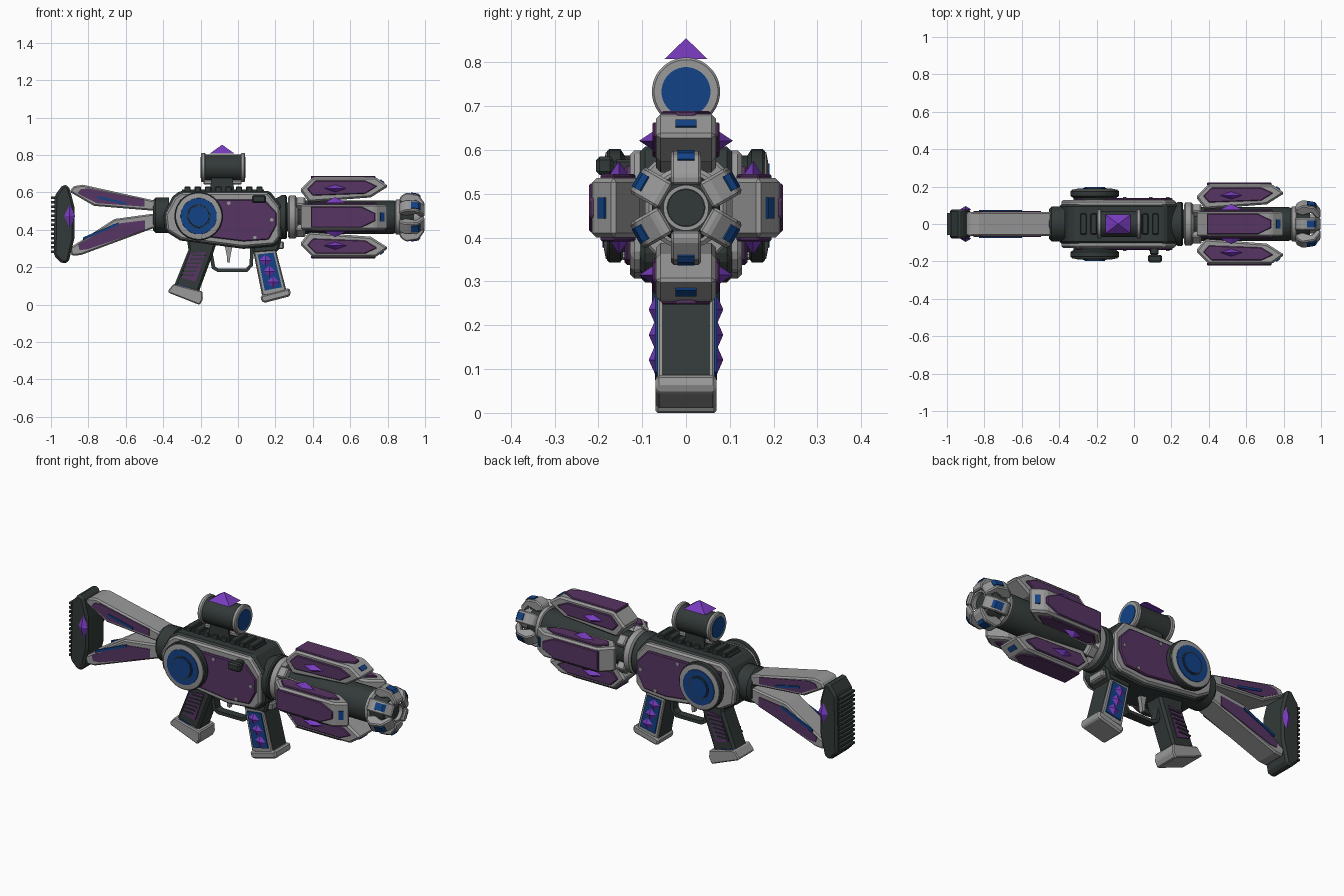
import bpy, bmesh, math
from mathutils import Matrix, Vector

if "Cube" in bpy.data.objects:
    bpy.data.objects.remove(bpy.data.objects["Cube"])

def mat(name, r, g, b):
    m = bpy.data.materials.new(name)
    m.diffuse_color = (r, g, b, 1)
    m.use_nodes = True
    m.node_tree.nodes["Principled BSDF"].inputs["Base Color"].default_value = m.diffuse_color
    return m

GREY = mat("light grey", .32, .32, .32)
DARK = mat("dark green grey", .032, .042, .04)
PURPLE = mat("dull purple", .095, .035, .125)
GEM = mat("bright violet", .19, .045, .52)
BLUE = mat("deep blue", .006, .055, .24)
I = Matrix.Identity(4)
RX = Matrix.Rotation(math.pi / 2, 4, 'X')
AX = .475  # barrel axis height

def finish(name, bm, m, bevel=0, smooth=False):
    bmesh.ops.recalc_face_normals(bm, faces=bm.faces)
    me = bpy.data.meshes.new(name)
    bm.to_mesh(me)
    bm.free()
    me.materials.append(m)
    if smooth:
        me.polygons.foreach_set("use_smooth", [True] * len(me.polygons))
        me.set_sharp_from_angle(angle=math.radians(35))
    o = bpy.data.objects.new(name, me)
    bpy.context.collection.objects.link(o)
    if bevel:
        b = o.modifiers.new("bevel", 'BEVEL')
        b.width, b.segments, b.limit_method = bevel, 1, 'ANGLE'
    return o

def prism(name, pts, spans, m, bevel=0, mats=(I,)):
    """Extrude an x/z outline along y over each span, once per matrix."""
    bm = bmesh.new()
    for M in mats:
        for a, b in spans:
            A = [bm.verts.new(M @ Vector((x, a, z))) for x, z in pts]
            B = [bm.verts.new(M @ Vector((x, b, z))) for x, z in pts]
            bm.faces.new(A)
            bm.faces.new(B)
            for i in range(len(pts)):
                j = (i + 1) % len(pts)
                bm.faces.new((A[i], A[j], B[j], B[i]))
    return finish(name, bm, m, bevel)

def both(a, b):
    return [(a, b), (-b, -a)]

def rect(x0, x1, z0, z1):
    return [(x0, z0), (x1, z0), (x1, z1), (x0, z1)]

def shrink(pts, k, kz=None):
    cx = sum(p[0] for p in pts) / len(pts)
    cz = sum(p[1] for p in pts) / len(pts)
    return [(cx + (x - cx) * k, cz + (z - cz) * (kz or k)) for x, z in pts]

def lathe(name, prof, m, mats, n=32):
    """Revolve (along, radius) profile about local x; ends are capped."""
    bm = bmesh.new()
    for M in mats:
        rings = [[bm.verts.new(M @ Vector((x, r * math.cos(t), r * math.sin(t))))
                  for t in (2 * math.pi * (i + .5) / n for i in range(n))] for x, r in prof]
        for A, B in zip(rings, rings[1:]):
            for i in range(n):
                j = (i + 1) % n
                bm.faces.new((A[i], A[j], B[j], B[i]))
        bm.faces.new(rings[0])
        bm.faces.new(rings[-1])
    return finish(name, bm, m, smooth=True)

def gems(name, places, size):
    """Stretched octahedra."""
    bm = bmesh.new()
    sx, sy, sz = size
    for M, c in places:
        c = Vector(c)
        v = [bm.verts.new(M @ (c + Vector(d))) for d in
             ((sx, 0, 0), (0, 0, sz), (-sx, 0, 0), (0, 0, -sz), (0, sy, 0), (0, -sy, 0))]
        for i in range(4):
            for k in (4, 5):
                bm.faces.new((v[i], v[(i + 1) % 4], v[k]))
    return finish(name, bm, GEM)

def at(x, y, z):
    return Matrix.Translation((x, y, z))

def radial(n, start=0):
    return [at(0, 0, AX) @ Matrix.Rotation(start + 2 * math.pi * k / n, 4, 'X') for k in range(n)]

# shoulder stock
prism("butt_plate", [(-.98, .59), (-.935, .65), (-.905, .64), (-.89, .59), (-.875, .53), (-.875, .36),
      (-.89, .30), (-.905, .235), (-.94, .225), (-.985, .27)], [(-.078, .078)], DARK, .012)
for i in range(13):
    z = .29 + i * .024
    prism("butt_ridge", rect(-1, -.97, z - .006, z + .006), [(-.06, .06)], DARK)
gems("butt_gem", [(I, (-.9, s * .078, .48)) for s in (-1, 1)], (.03, .018, .062))
upper = [(-.9, .61), (-.88, .64), (-.83, .648), (-.44, .562), (-.44, .508), (-.77, .535)]
lower = [(-.9, .31), (-.89, .268), (-.84, .272), (-.44, .42), (-.44, .495), (-.66, .465)]
for n, p in (("upper", upper), ("lower", lower)):
    prism(n + "_stock_arm", p, [(-.065, .065)], GREY, .008)
    prism(n + "_stock_inlay", shrink(p, .78, .7), both(.06, .069), PURPLE)
prism("upper_stock_light", [(-.75, .575), (-.6, .541), (-.6, .553), (-.75, .588)], both(.065, .074), BLUE)
prism("lower_stock_light", [(-.83, .352), (-.64, .432), (-.64, .446), (-.83, .366)], both(.065, .074), BLUE)
lathe("stock_collar", [(-.455, .08), (-.44, .096), (-.37, .096)], DARK, [at(0, 0, .485)], 16)

# receiver
body = [(-.40, .49), (-.35, .585), (-.31, .615), (.17, .615), (.235, .53), (.235, .36),
        (.2, .32), (.03, .305), (-.31, .35), (-.39, .40)]
prism("receiver", body, [(-.105, .105)], DARK, .012)
prism("receiver_side_frame", shrink(body, .965, .94), both(.09, .128), GREY, .01)
prism("receiver_side_panel", [(-.31, .57), (.14, .57), (.205, .5), (.205, .43), (.165, .355), (.03, .345),
      (-.3, .385)], both(.12, .14), PURPLE, .005)
lathe("panel_bolts", [(-.145, .01), (.145, .01)], GREY,
      [at(x, 0, z) @ Matrix.Rotation(math.pi / 2, 4, 'Z') for x, z in ((.09, .365), (-.05, .55), (.18, .46))], 8)

# round side dials
dial = [at(-.21, 0, .48) @ Matrix.Rotation(s * math.pi / 2, 4, 'Z') for s in (-1, 1)]
lathe("dial_base", [(.1, .115), (.14, .115), (.15, .13), (.175, .13), (.18, .125)], DARK, dial, 40)
lathe("dial_rim", [(.17, .125), (.183, .122), (.187, .102)], GREY, dial, 40)
lathe("dial_face", [(.18, .098), (.19, .096)], BLUE, dial, 40)
lathe("dial_groove", [(.18, .064), (.192, .062)], DARK, dial, 32)
lathe("dial_hub", [(.18, .058), (.197, .055)], BLUE, dial, 32)

# charging handle, on one side only
prism("handle_arm", rect(.085, .13, .555, .585), [(-.165, -.1)], DARK, .006)
prism("handle_knob", rect(.075, .15, .55, .592), [(-.205, -.165)], DARK, .008)

# top rail
prism("rail_base", rect(-.3, .14, .605, .622), [(-.05, .05)], DARK)
for i in range(8):
    x = -.27 + i * .055
    prism("rail_rib", rect(x - .017, x + .017, .61, .638), [(-.055, .055)], DARK, .004)

# sight
prism("sight_mount", [(-.15, .62), (-.02, .62), (-.03, .69), (-.14, .69)], [(-.045, .045)], DARK)
prism("sight_foot", rect(-.185, .02, .65, .672), [(-.035, .035)], GREY, .005)
sc = [at(-.08, 0, .74)]
lathe("sight_tube", [(-.105, .071), (.105, .071)], DARK, sc)
for x in (-.106, .106):
    lathe("sight_rim", [(x - .012, .073), (x - .007, .078), (x + .007, .078), (x + .012, .073)], GREY, sc)
lathe("sight_lens", [(-.121, .056), (.121, .056)], BLUE, sc)
bm = bmesh.new()
bmesh.ops.create_cone(bm, segments=4, radius1=.09, radius2=0, depth=.048, cap_ends=True,
                      matrix=at(-.085, 0, .838) @ Matrix.Diagonal((1.05, .78, 1, 1)) @ Matrix.Rotation(math.pi / 4, 4, 'Z'))
finish("sight_gem", bm, GEM)

# pistol grip
prism("grip", [(-.275, .37), (-.11, .35), (-.13, .29), (-.215, .06), (-.345, .1), (-.265, .3)],
      [(-.055, .055)], DARK, .012)
prism("grip_cap", [(-.375, .08), (-.345, .118), (-.19, .078), (-.188, .035), (-.205, .005), (-.37, .07)],
      [(-.07, .07)], GREY, .01)
prism("grip_panel", [(-.255, .28), (-.17, .29), (-.225, .13), (-.30, .15)], both(.05, .06), PURPLE)
for i in range(6):
    x, z = -.275 + i * .012, .165 + i * .021
    prism("grip_rib", rect(x - .03, x + .04, z - .004, z + .004), both(.055, .065), DARK)
prism("grip_light", [(-.32, .105), (-.26, .088), (-.257, .098), (-.317, .116)], both(.05, .06), BLUE)

# trigger and guard
guard = [(-.16, .31), (-.14, .2), (-.11, .182), (.05, .182), (.08, .215), (.085, .33), (.065, .33),
         (.062, .222), (.043, .2), (-.105, .2), (-.122, .21), (-.14, .31)]
prism("trigger_guard", guard, [(-.022, .022)], DARK)
prism("trigger", [(-.07, .32), (-.03, .32), (-.04, .27), (-.045, .23), (-.06, .235), (-.06, .27)],
      [(-.012, .012)], GREY)

# magazine
prism("magazine_well", [(.07, .37), (.235, .37), (.215, .29), (.08, .28)], [(-.068, .068)], DARK, .01)
prism("magazine_catch", rect(.2, .245, .305, .345), [(-.05, .05)], GREY, .006)
mag = [(.08, .3), (.2, .31), (.262, .07), (.13, .05)]
prism("magazine_core", mag, [(-.055, .055)], DARK)
prism("magazine_frame", shrink(mag, .97), both(.045, .065), GREY, .005)
prism("magazine_window", [(.105, .275), (.19, .285), (.235, .1), (.143, .082)], both(.06, .071), BLUE)
gems("magazine_gems", [(I, (x, s * .07, z)) for s in (-1, 1)
     for x, z in ((.147, .243), (.168, .185), (.188, .128))], (.036, .015, .034))
prism("magazine_cap", [(.12, .055), (.275, .096), (.284, .062), (.27, .05), (.14, .016), (.125, .025)],
      [(-.07, .07)], GREY, .01)

# barrel
ax = [at(0, 0, AX)]
lathe("front_disc", [(.2, .1), (.235, .118), (.255, .118), (.262, .11)], DARK, ax)
lathe("barrel_core", [(.25, .075), (.32, .09), (.83, .09), (.855, .08)], DARK, ax)
lathe("barrel_ring", [(.268, .105), (.275, .116), (.305, .116), (.32, .1)], GREY, ax)
lathe("barrel_end_ring", [(.84, .085), (.845, .094), (.865, .094), (.872, .085)], GREY, ax)

# four armour shrouds around the barrel
q = radial(4)
shroud = [(.33, .145), (.40, .214), (.735, .214), (.805, .165), (.71, .105), (.38, .08)]
prism("shroud", shroud, [(-.068, .068)], GREY, .01, q)
prism("shroud_side_panel", [(.37, .15), (.415, .195), (.68, .195), (.745, .165), (.68, .125), (.4, .115)],
      both(.06, .077), PURPLE, .004, q)
prism("shroud_outer_panel", [(.39, -.056), (.66, -.056), (.735, -.02), (.735, .02), (.66, .056), (.39, .056)],
      [(.205, .221)], PURPLE, .004, [M @ RX.inverted() for M in q])
prism("shroud_tip_light", [(.757, .194), (.777, .18), (.783, .187), (.763, .202)], [(-.024, .024)], BLUE, 0, q)
gems("shroud_gems", [(M, (.52, s * .077, .153)) for M in q for s in (-1, 1)], (.06, .03, .02))
prism("shroud_bracket", rect(.31, .36, .08, .125), [(-.03, .03)], GREY, .006, radial(4, math.pi / 4))

# muzzle claws
six = radial(6)
lathe("muzzle_core", [(.85, .078), (.9, .078), (.94, .06)], DARK, ax)
lathe("muzzle_tube", [(.9, .052), (.985, .052), (.985, .043), (.94, .043)], GREY, ax)
lathe("muzzle_bore", [(.9, .042), (.965, .042)], DARK, ax)
prism("muzzle_claw", [(.86, .085), (.87, .112), (.9, .131), (.965, .12), (.998, .075), (.995, .052),
      (.975, .055), (.95, .085), (.9, .07)], [(-.034, .034)], GREY, .006, six)
prism("muzzle_claw_light", [(.925, .12), (.96, .114), (.972, .105), (.977, .111), (.966, .125), (.925, .132)],
      [(-.019, .019)], BLUE, 0, six)

# rest the lowest point on the ground
bpy.context.view_layer.update()
low = min((o.matrix_world @ Vector(c)).z for o in bpy.data.objects for c in o.bound_box)
for o in bpy.data.objects:
    o.location.z -= low
